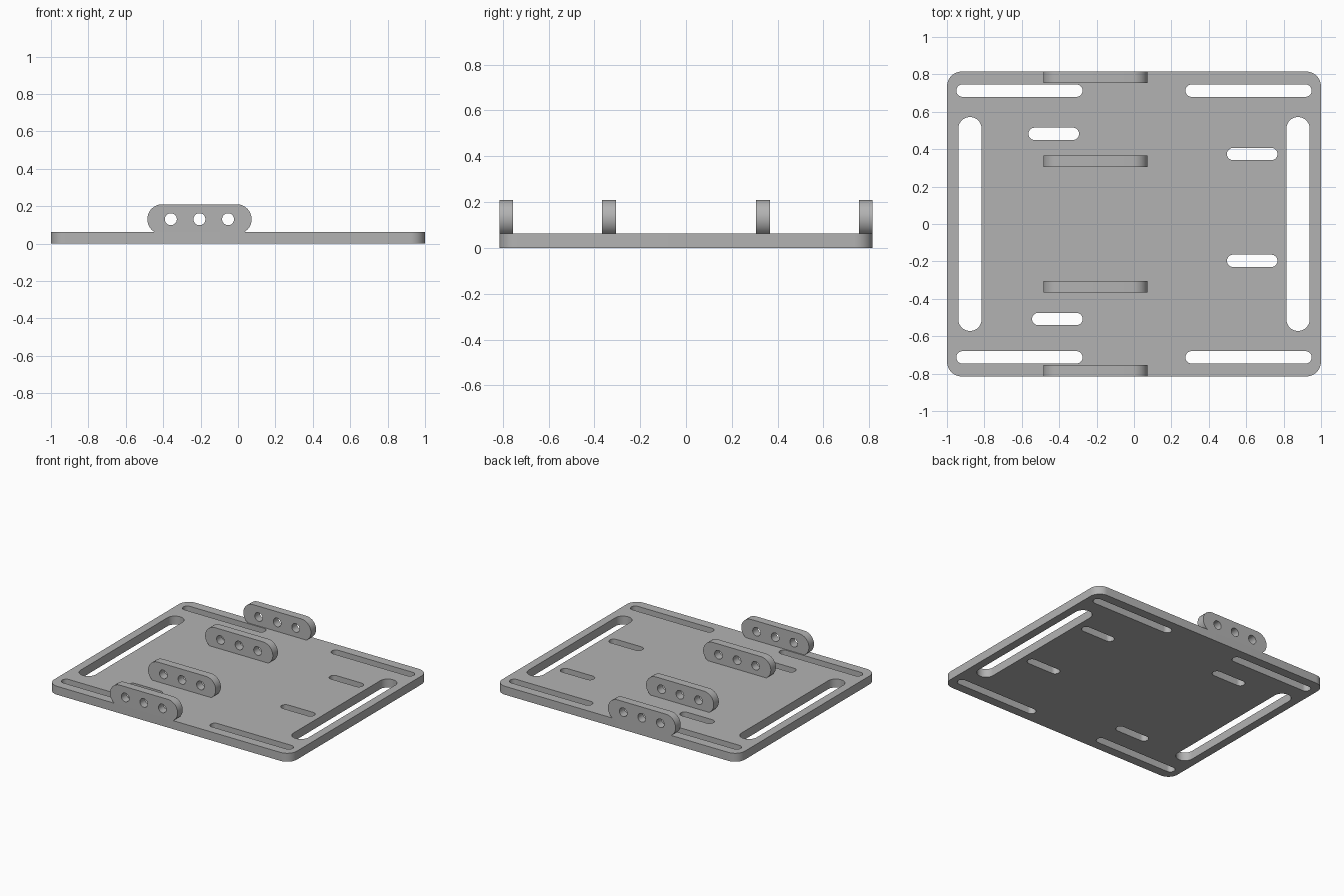
import bpy, bmesh
from math import pi, cos, sin, asin
from mathutils import Matrix

cube = bpy.data.objects.get("Cube")
if cube:
    bpy.data.objects.remove(cube, do_unlink=True)

grey = bpy.data.materials.new("plain grey")
grey.use_nodes = True
COLOR = (0.45, 0.45, 0.45, 1)
grey.diffuse_color = COLOR
grey.node_tree.nodes["Principled BSDF"].inputs["Base Color"].default_value = COLOR


def arc(cx, cy, r, start, end, steps=12):
    return [(cx + r * cos(start + (end - start) * i / steps),
             cy + r * sin(start + (end - start) * i / steps)) for i in range(steps + 1)]


def rounded_rect(x0, x1, y0, y1, r):
    """Rectangle with rounded corners; a slot when r is half the width."""
    centres = [(x1 - r, y1 - r), (x0 + r, y1 - r), (x0 + r, y0 + r), (x1 - r, y0 + r)]
    points = []
    for i, (cx, cy) in enumerate(centres):
        for p in arc(cx, cy, r, i * pi / 2, (i + 1) * pi / 2):
            if not points or abs(p[0] - points[-1][0]) + abs(p[1] - points[-1][1]) > 1e-5:
                points.append(p)
    first, last = points[0], points[-1]
    if abs(first[0] - last[0]) + abs(first[1] - last[1]) < 1e-5:
        points.pop()
    return points


def extruded(name, outlines, depth, matrix):
    """Filled outline with holes, extruded evenly about its plane."""
    curve = bpy.data.curves.new(name, 'CURVE')
    curve.dimensions = '2D'
    curve.fill_mode = 'BOTH'
    curve.extrude = depth / 2
    for outline in outlines:
        spline = curve.splines.new('POLY')
        spline.points.add(len(outline) - 1)
        for point, (x, y) in zip(spline.points, outline):
            point.co = (x, y, 0, 1)
        spline.use_cyclic_u = True
    helper = bpy.data.objects.new(name + "_outline", curve)
    bpy.context.collection.objects.link(helper)
    bpy.context.view_layer.update()
    mesh = bpy.data.meshes.new_from_object(
        helper.evaluated_get(bpy.context.evaluated_depsgraph_get()))
    bpy.data.objects.remove(helper, do_unlink=True)

    bm = bmesh.new()
    bm.from_mesh(mesh)
    bmesh.ops.remove_doubles(bm, verts=bm.verts, dist=1e-5)
    bmesh.ops.recalc_face_normals(bm, faces=bm.faces)
    bm.transform(matrix)
    bm.to_mesh(mesh)
    bm.free()
    mesh.materials.clear()
    mesh.materials.append(grey)
    obj = bpy.data.objects.new(name, mesh)
    bpy.context.collection.objects.link(obj)
    bpy.ops.object.select_all(action='DESELECT')
    obj.select_set(True)
    bpy.context.view_layer.objects.active = obj
    bpy.ops.object.shade_smooth_by_angle(angle=pi / 6)
    return obj


THICK, HALF_Y = 0.063, 0.815

# Base plate: long slots at the corners, wide slots at the sides
plate = [rounded_rect(-1, 1, -HALF_Y, HALF_Y, 0.08)]
for s in (-1, 1):
    wide = sorted((s * 0.815, s * 0.939))
    plate.append(rounded_rect(*wide, -0.572, 0.572, 0.0619))
    for t in (-1, 1):
        long = sorted((s * 0.275, s * 0.95))
        plate.append(rounded_rect(*long, t * 0.713 - 0.033, t * 0.713 + 0.033, 0.033))

# Short mounting slots
for x, y in ((-0.429, 0.482), (-0.41, -0.508), (0.632, 0.374), (0.632, -0.197)):
    plate.append(rounded_rect(x - 0.135, x + 0.135, y - 0.033, y + 0.033, 0.033))
extruded("base_plate", plate, THICK, Matrix.Translation((0, 0, THICK / 2)))

# Upright lugs: rounded ends cut off level with the plate, three round holes
R, LUG_Z, LUG_X, REACH = 0.08, 0.13, -0.206, 0.199
dip = asin((LUG_Z - THICK) / R)
lug = [arc(LUG_X + REACH, LUG_Z, R, -dip, pi / 2)
       + arc(LUG_X - REACH, LUG_Z, R, pi / 2, pi + dip)]
for i in (-1, 0, 1):
    lug.append(arc(LUG_X + i * 0.153, LUG_Z, 0.032, 0, 2 * pi, 32)[:-1])

LUG_DEPTH = 0.06
for name, y in (("front_outer_lug", -HALF_Y + LUG_DEPTH / 2), ("front_inner_lug", -0.336),
                ("back_inner_lug", 0.336), ("back_outer_lug", HALF_Y - LUG_DEPTH / 2)):
    extruded(name, lug, LUG_DEPTH,
             Matrix.Translation((0, y, 0)) @ Matrix.Rotation(pi / 2, 4, 'X'))
